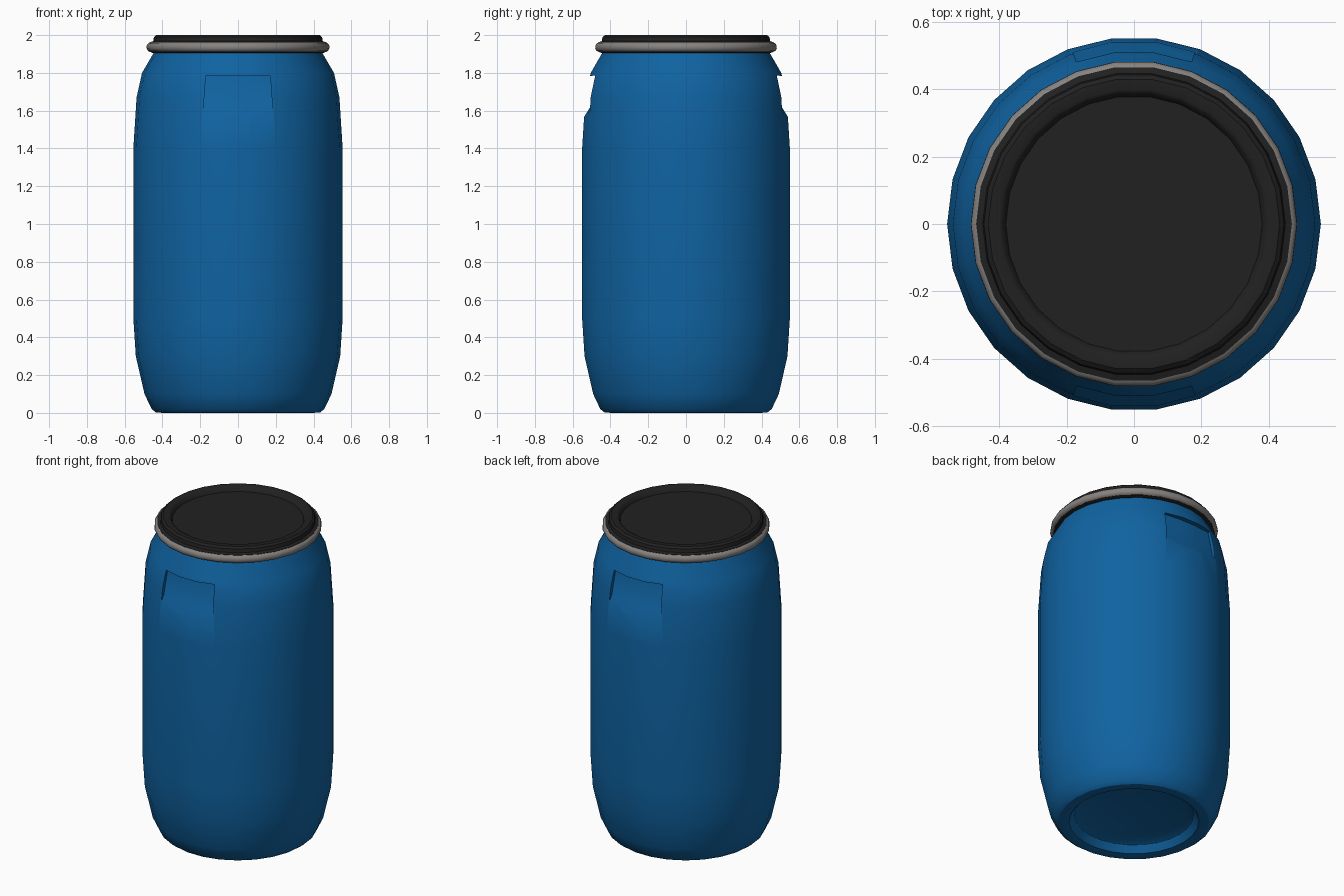
import bpy, bmesh, math

if "Cube" in bpy.data.objects:
    bpy.data.objects.remove(bpy.data.objects["Cube"])

SIDES = 26


def material(name, rgb):
    m = bpy.data.materials.new(name)
    m.diffuse_color = (*rgb, 1)
    m.use_nodes = True
    m.node_tree.nodes["Principled BSDF"].inputs["Base Color"].default_value = m.diffuse_color
    return m


BLUE = material("blue plastic", (0.005, 0.125, 0.36))
BLACK = material("black plastic", (0.015, 0.015, 0.015))
GREY = material("grey metal", (0.24, 0.225, 0.215))


def to_object(bm, name, mat):
    bmesh.ops.recalc_face_normals(bm, faces=bm.faces[:])
    mesh = bpy.data.meshes.new(name)
    bm.to_mesh(mesh)
    bm.free()
    mesh.materials.append(mat)
    ob = bpy.data.objects.new(name, mesh)
    bpy.context.collection.objects.link(ob)
    return ob


def lathe(name, profile, mat, ring=False):
    """Revolve (radius, z) points; cap both ends, or join them for a ring."""
    bm = bmesh.new()
    rows = []
    for r, z in profile:
        rows.append([bm.verts.new((r * math.cos(a), r * math.sin(a), z))
                     for a in (2 * math.pi * i / SIDES for i in range(SIDES))])
    pairs = list(zip(rows, rows[1:]))
    if ring:
        pairs.append((rows[-1], rows[0]))
    else:
        bm.faces.new(rows[0])
        bm.faces.new(rows[-1])
    for a, b in pairs:
        for i in range(SIDES):
            j = (i + 1) % SIDES
            bm.faces.new((a[i], a[j], b[j], b[i]))
    return to_object(bm, name, mat)


def activate(ob):
    bpy.ops.object.select_all(action='DESELECT')
    ob.select_set(True)
    bpy.context.view_layer.objects.active = ob


def smooth(ob, deg):
    activate(ob)
    bpy.ops.object.shade_smooth_by_angle(angle=math.radians(deg))


def grip_cutter(side):
    """Wedge that carves a hand grip with an overhanging top edge."""
    section = [(0.56, 1.535), (0.5, 1.63), (0.475, 1.787), (0.62, 1.775), (0.62, 1.535)]
    bm = bmesh.new()
    cols = []
    for f in (-1, -0.33, 0.33, 1):
        inset = 0.013 if abs(f) == 1 else 0
        cols.append([bm.verts.new((f * (0.187 - 0.07 * (z - 1.55)),
                                   side * (y - inset), z)) for y, z in section])
    bm.faces.new(cols[0])
    bm.faces.new(cols[-1])
    n = len(section)
    for a, b in zip(cols, cols[1:]):
        for i in range(n):
            j = (i + 1) % n
            bm.faces.new((a[i], a[j], b[j], b[i]))
    ob = to_object(bm, "grip_cutter", BLUE)
    ob.hide_render = True
    return ob


# Barrel body with dished base
body = lathe("barrel_body", [
    (0.30, 0.06), (0.345, 0.045), (0.375, 0.005), (0.40, 0.0), (0.435, 0.003),
    (0.457, 0.02), (0.495, 0.10), (0.541, 0.30), (0.554, 0.50), (0.554, 1.40),
    (0.537, 1.67), (0.508, 1.80), (0.447, 1.905), (0.44, 1.94)], BLUE)

# Hand grips front and back
for side in (-1, 1):
    cutter = grip_cutter(side)
    mod = body.modifiers.new("grip", 'BOOLEAN')
    mod.operation = 'DIFFERENCE'
    mod.solver = 'EXACT'
    mod.object = cutter
    activate(body)
    bpy.ops.object.modifier_apply(modifier=mod.name)
    bpy.data.objects.remove(cutter)
smooth(body, 32)

# Lid with raised rim, sunken panel and flange
lid = lathe("lid", [
    (0.38, 1.972), (0.39, 1.994), (0.40, 2.0), (0.432, 2.0), (0.445, 1.99),
    (0.449, 1.968), (0.468, 1.962), (0.468, 1.912), (0.45, 1.905), (0.43, 1.905)], BLACK)
smooth(lid, 35)

# Clamping ring round the lid
clamp = lathe("clamp_ring", [
    (0.462, 1.962), (0.474, 1.958), (0.483, 1.946), (0.484, 1.930),
    (0.477, 1.916), (0.462, 1.911)], GREY, ring=True)
smooth(clamp, 50)
